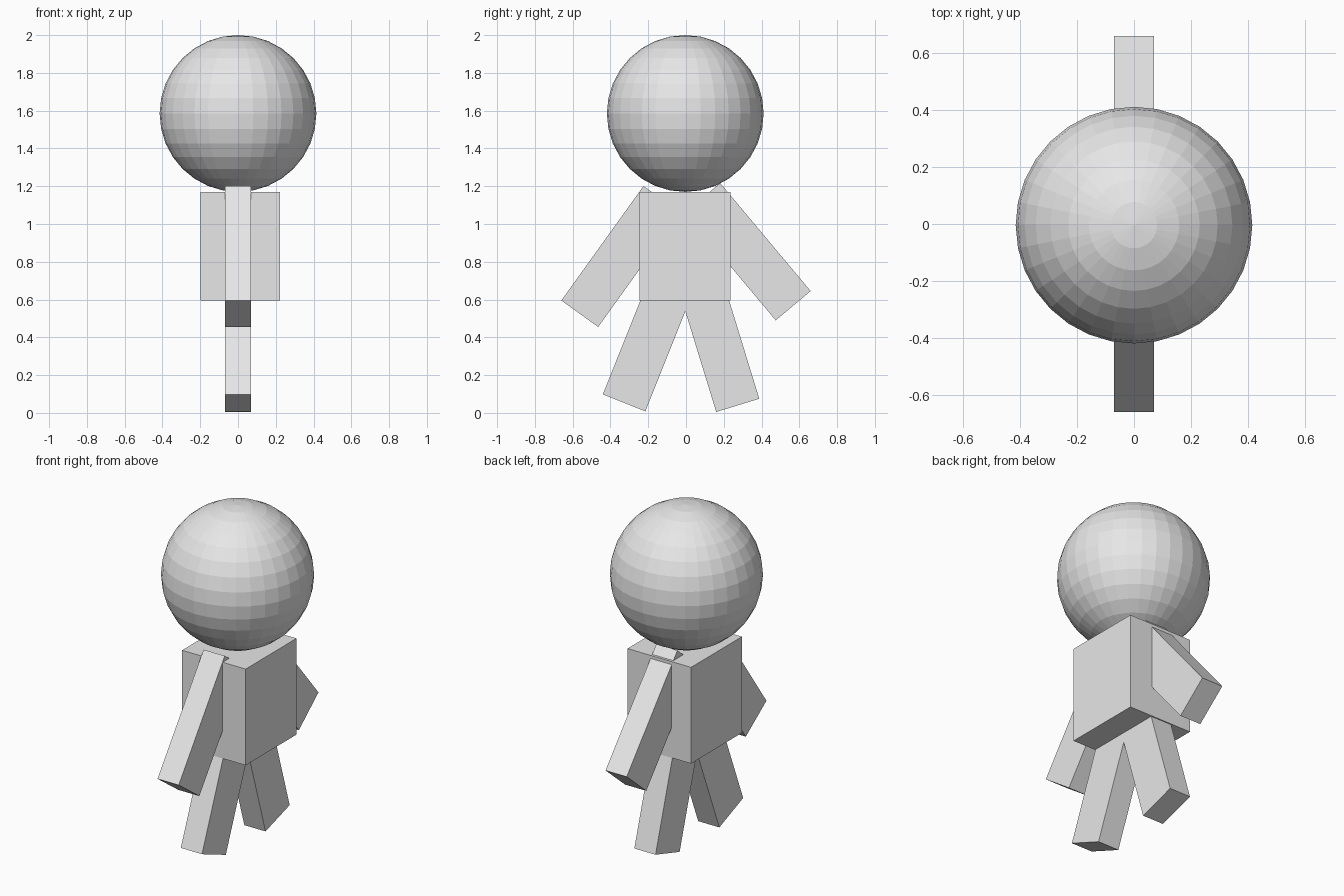
import bpy
import math
from mathutils import Vector

if "Cube" in bpy.data.objects:
    bpy.data.objects.remove(bpy.data.objects["Cube"])

# One plain grey for the whole figure
grey = bpy.data.materials.new("light grey")
grey.diffuse_color = (0.8, 0.8, 0.8, 1.0)
grey.use_nodes = True
grey.node_tree.nodes["Principled BSDF"].inputs["Base Color"].default_value = grey.diffuse_color


def finish(name):
    obj = bpy.context.object
    obj.name = name
    obj.data.materials.append(grey)
    return obj


def box(name, center, size, tilt=0.0):
    bpy.ops.mesh.primitive_cube_add(size=1, location=center, rotation=(tilt, 0, 0))
    obj = finish(name)
    obj.scale = size
    return obj


def limb(name, outer, inner, length=0.746, thickness=0.14):
    """Box limb in the y-z plane, from the two corners of its lower end."""
    a, b = Vector((0, *outer)), Vector((0, *inner))
    edge = b - a
    up = Vector((0, -edge.z, edge.y)).normalized()
    if up.z < 0:
        up = -up
    center = (a + b) / 2 + up * length / 2
    box(name, center, (thickness, edge.length, length), math.atan2(-up.y, up.z))


# Head: faceted ball
bpy.ops.mesh.primitive_uv_sphere_add(segments=32, ring_count=16, radius=0.415,
                                     location=(0, -0.004, 1.585))
finish("head")

# Torso
box("torso", (0.012, -0.005, 0.883), (0.42, 0.48, 0.575))

# Arms and legs, splayed along y
limb("front_arm", (-0.66, 0.595), (-0.465, 0.455))
limb("back_arm", (0.66, 0.645), (0.475, 0.49))
limb("front_leg", (-0.44, 0.098), (-0.215, 0.008))
limb("back_leg", (0.388, 0.075), (0.16, 0.005))
